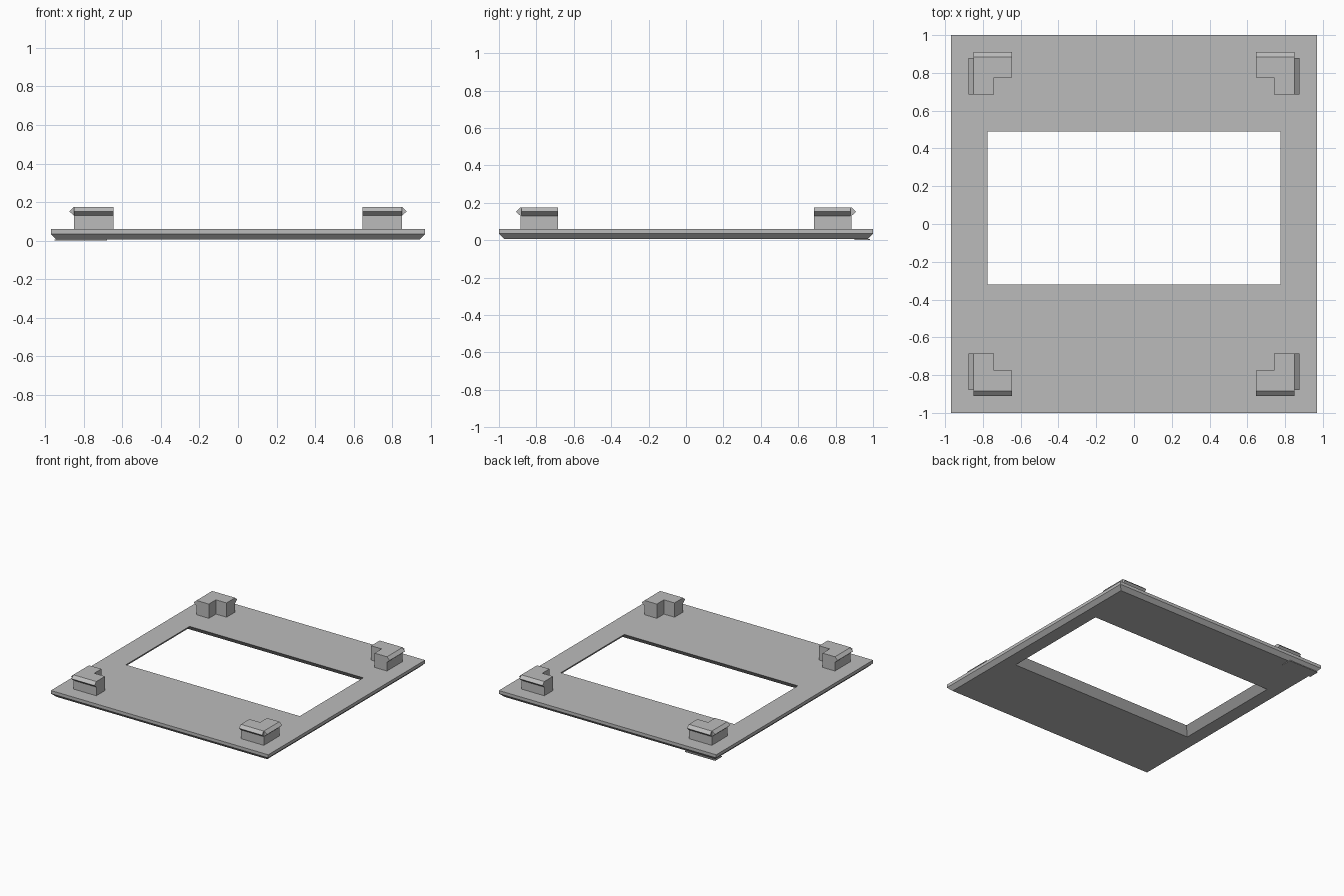
import bpy
import bmesh

cube = bpy.data.objects.get("Cube")
if cube:
    bpy.data.objects.remove(cube)

grey = bpy.data.materials.new("light grey")
grey.use_nodes = True
grey.diffuse_color = (0.5, 0.5, 0.5, 1)
grey.node_tree.nodes["Principled BSDF"].inputs["Base Color"].default_value = (0.5, 0.5, 0.5, 1)


def finish(bm, name):
    bmesh.ops.recalc_face_normals(bm, faces=bm.faces)
    mesh = bpy.data.meshes.new(name)
    bm.to_mesh(mesh)
    bm.free()
    mesh.materials.append(grey)
    obj = bpy.data.objects.new(name, mesh)
    bpy.context.collection.objects.link(obj)
    return obj


def rect_ring(bm, x0, x1, y0, y1, z):
    return [bm.verts.new((x, y, z)) for x, y in ((x0, y0), (x1, y0), (x1, y1), (x0, y1))]


def extrude(bm, points, offset):
    """Sweep a closed 3D outline along an offset into a solid."""
    face = bm.faces.new([bm.verts.new(p) for p in points])
    result = bmesh.ops.extrude_face_region(bm, geom=[face], use_keep_orig=True)
    verts = [v for v in result["geom"] if isinstance(v, bmesh.types.BMVert)]
    bmesh.ops.translate(bm, verts=verts, vec=offset)


# Frame plate: chamfered underside rim, opening flaring downwards
BOTTOM, TOP = 0.005, 0.06
W, D, CH, FLARE = 0.97, 1.0, 0.03, 0.055
bm = bmesh.new()
rings = [
    rect_ring(bm, -W, W, -D, D, TOP),
    rect_ring(bm, -W, W, -D, D, BOTTOM + CH),
    rect_ring(bm, -W + CH, W - CH, -D + CH, D - CH, BOTTOM),
    rect_ring(bm, -0.775 - FLARE, 0.775 + FLARE, -0.32 - FLARE, 0.49 + FLARE, BOTTOM),
    rect_ring(bm, -0.775, 0.775, -0.32, 0.49, TOP),
]
for a, b in zip(rings, rings[1:] + rings[:1]):
    for i in range(4):
        j = (i + 1) % 4
        bm.faces.new((a[i], a[j], b[j], b[i]))
finish(bm, "frame_plate")

# Thin tab under one back corner
bm = bmesh.new()
extrude(bm, [(-0.95, 0.9, 0), (-0.68, 0.9, 0), (-0.68, 0.985, 0), (-0.95, 0.985, 0)],
        (0, 0, 0.006))
finish(bm, "corner_tab")

# Corner clips: L-shaped post with a snap ridge on each outer side
XI, XO, YI, YO = 0.645, 0.85, 0.685, 0.885
XM, YM = 0.74, 0.775
Z0, Z1, ZT, OUT = 0.13, 0.175, 0.152, 0.025
for sx, side in ((-1, "right"), (1, "left")):
    for sy, end in ((-1, "front"), (1, "back")):
        bm = bmesh.new()
        outline = [(XI, YM), (XM, YM), (XM, YI), (XO, YI), (XO, YO), (XI, YO)]
        extrude(bm, [(sx * x, sy * y, TOP) for x, y in outline], (0, 0, Z1 - TOP))
        finish(bm, f"{end}_{side}_clip_post")

        bm = bmesh.new()
        extrude(bm, [(sx * XO, sy * YI, Z0), (sx * (XO + OUT), sy * YI, ZT),
                     (sx * XO, sy * YI, Z1)], (0, sy * (YO - YI - 0.005), 0))
        extrude(bm, [(sx * XI, sy * YO, Z0), (sx * XI, sy * (YO + OUT), ZT),
                     (sx * XI, sy * YO, Z1)], (sx * (XO - XI), 0, 0))
        finish(bm, f"{end}_{side}_clip_ridges")
